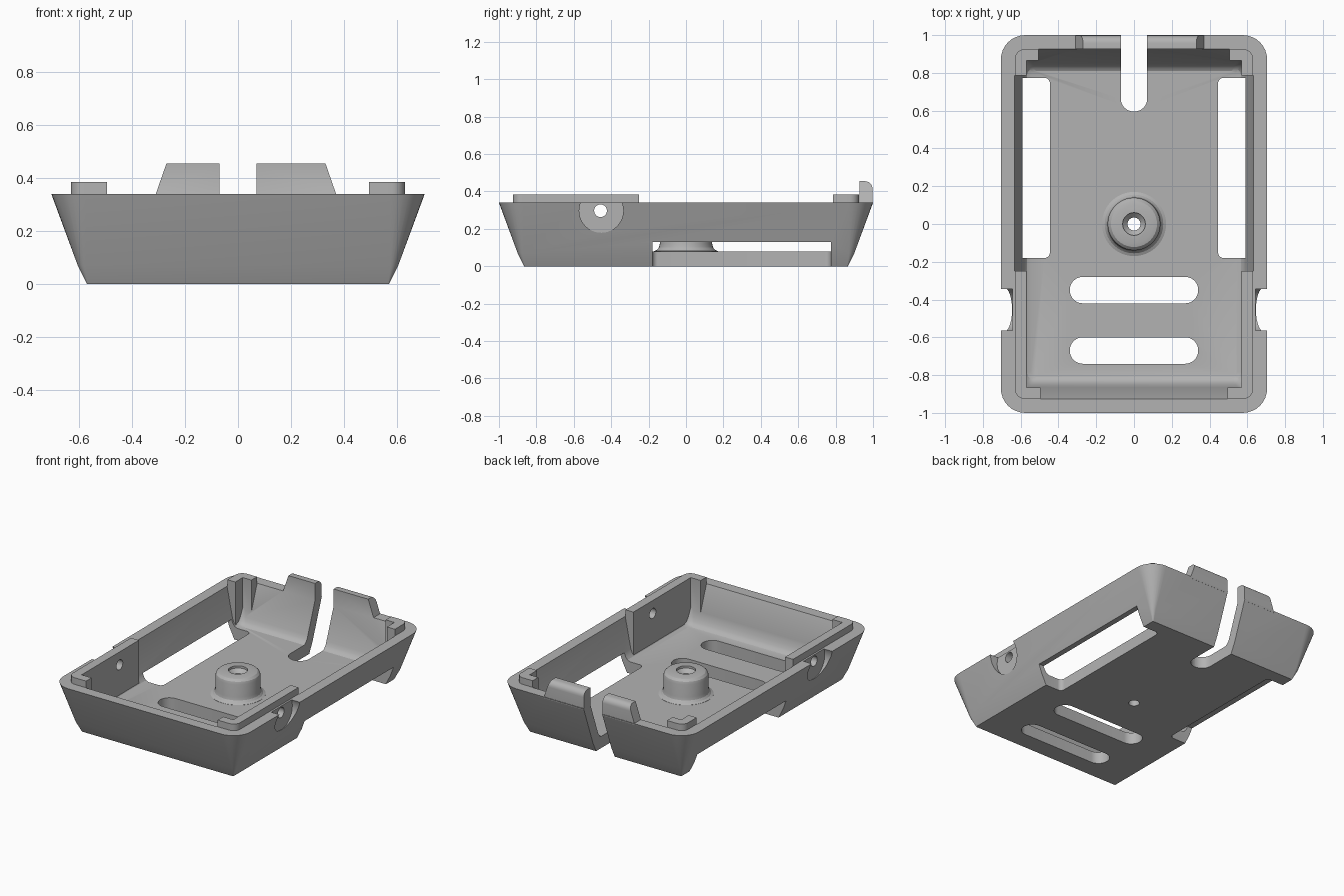
import bpy, bmesh, math

if "Cube" in bpy.data.objects:
    bpy.data.objects.remove(bpy.data.objects["Cube"])

grey = bpy.data.materials.new("plain grey")
grey.use_nodes = True
grey.diffuse_color = (0.45, 0.45, 0.45, 1)
grey.node_tree.nodes["Principled BSDF"].inputs["Base Color"].default_value = (0.45, 0.45, 0.45, 1)


def loft(name, rings):
    """Closed solid through rings that all have the same number of points."""
    bm = bmesh.new()
    loops = [[bm.verts.new(p) for p in ring] for ring in rings]
    n = len(loops[0])
    for a, b in zip(loops, loops[1:]):
        for i in range(n):
            j = (i + 1) % n
            bm.faces.new((a[i], a[j], b[j], b[i]))
    bm.faces.new(loops[0][::-1])
    bm.faces.new(loops[-1])
    bmesh.ops.recalc_face_normals(bm, faces=bm.faces)
    mesh = bpy.data.meshes.new(name)
    bm.to_mesh(mesh)
    bm.free()
    mesh.materials.append(grey)
    ob = bpy.data.objects.new(name, mesh)
    bpy.context.collection.objects.link(ob)
    return ob


def rounded(hx, hy, r, z, cx=0, cy=0, steps=8):
    """Rounded rectangle ring at height z."""
    ring = []
    for k, (sx, sy) in enumerate(((1, 1), (-1, 1), (-1, -1), (1, -1))):
        for i in range(steps + 1):
            a = (k + i / steps) * math.pi / 2
            ring.append((cx + sx * (hx - r) + r * math.cos(a),
                         cy + sy * (hy - r) + r * math.sin(a), z))
    return ring


def circle(r, z, n=40):
    return [(r * math.cos(i * math.tau / n), r * math.sin(i * math.tau / n), z) for i in range(n)]


def box(x0, x1, y0, y1, z0=-0.2, z1=1.0):
    return loft("block", [[(x0, y0, z), (x1, y0, z), (x1, y1, z), (x0, y1, z)] for z in (z0, z1)])


def x_rod(r, x0, x1, y, z):
    """Cylinder lying along x."""
    return loft("rod", [[(x, y + p[0], z + p[1]) for p in circle(r, 0)] for x in (x0, x1)])


def slot(hx, hy, r, cx, cy, z0=-0.2, z1=1.0):
    return loft("slot", [rounded(hx, hy, r, z, cx, cy) for z in (z0, z1)])


def combine(target, tool, operation):
    mod = target.modifiers.new("bool", 'BOOLEAN')
    mod.operation = operation
    mod.solver = 'EXACT'
    mod.object = tool
    bpy.context.view_layer.objects.active = target
    bpy.ops.object.modifier_apply(modifier=mod.name)
    bpy.data.objects.remove(tool)


# Tapered outer body, square at the foot and rounded at the rim
tray = loft("tray_shell", [rounded(0.57, 0.865, 0.004, 0),
                           rounded(0.605, 0.9, 0.03, 0.07),
                           rounded(0.705, 1.0, 0.13, 0.34)])

# Raised lip, left standing only at the thick corners
combine(tray, slot(0.63, 0.925, 0.05, 0, 0, 0.25, 0.385), 'UNION')

# Two hooks on the back rim, rounded along the outer top edge
hook_profile = [(0.92, 0.33), (0.997, 0.33), (0.997, 0.415)]
hook_profile += [(0.957 + 0.04 * math.cos(a), 0.415 + 0.04 * math.sin(a))
                 for a in (math.radians(d) for d in range(15, 91, 15))]
hook_profile += [(0.92, 0.455)]
for side, foot, top in ((-1, 0.31, 0.27), (1, 0.37, 0.33)):
    outer = [(side * (foot + (top - foot) * (z - 0.34) / 0.115), y, z) for y, z in hook_profile]
    inner = [(side * 0.04, y, z) for y, z in hook_profile]
    combine(tray, loft("hook", [inner, outer]), 'UNION')

# Cavity with sloping walls, less the thick corner blocks
cavity = loft("cavity", [rounded(0.545, 0.81, 0.03, 0.08),
                         rounded(0.566, 0.825, 0.04, 0.088),
                         rounded(0.58, 0.84, 0.05, 0.105),
                         rounded(0.59, 0.85, 0.05, 0.13),
                         rounded(0.632, 0.927, 0.05, 0.34),
                         rounded(0.632, 0.927, 0.05, 0.7)])
for s in (-1, 1):
    for x, y0, y1 in ((0.505, 0.865, 1.1), (0.57, 0.785, 1.1),
                      (0.57, -1.1, -0.25), (0.495, -1.1, -0.865)):
        x0, x1 = sorted((s * x, s * 0.8))
        combine(cavity, box(x0, x1, y0, y1), 'DIFFERENCE')
combine(tray, cavity, 'DIFFERENCE')

for s in (-1, 1):
    # Long side openings through floor and lower wall
    combine(tray, slot(0.2, 0.477, 0.03, s * 0.645, 0.297, -0.2, 0.13), 'DIFFERENCE')
    # Round recesses in the side walls
    combine(tray, x_rod(0.118, s * 0.643, s * 0.9, -0.453, 0.297), 'DIFFERENCE')
combine(tray, x_rod(0.034, -1, 1, -0.457, 0.297), 'DIFFERENCE')

# Floor slots and the open slot at the back
for y in (-0.35, -0.67):
    combine(tray, slot(0.34, 0.07, 0.069, 0, y), 'DIFFERENCE')
combine(tray, slot(0.07, 0.35, 0.069, 0, 0.945), 'DIFFERENCE')

# Screw post with a flared foot and countersunk hole
post = [(0.17, 0.04), (0.17, 0.081), (0.155, 0.088), (0.145, 0.1), (0.14, 0.12),
        (0.14, 0.205), (0.135, 0.222), (0.122, 0.235), (0.1, 0.24)]
combine(tray, loft("post", [circle(r, z) for r, z in post]), 'UNION')
hole = [(0.034, -0.2), (0.034, 0.2), (0.06, 0.225), (0.06, 0.3)]
combine(tray, loft("hole", [circle(r, z) for r, z in hole]), 'DIFFERENCE')

bpy.ops.object.select_all(action='DESELECT')
tray.select_set(True)
bpy.context.view_layer.objects.active = tray
bpy.ops.object.shade_smooth_by_angle(angle=math.radians(25))
